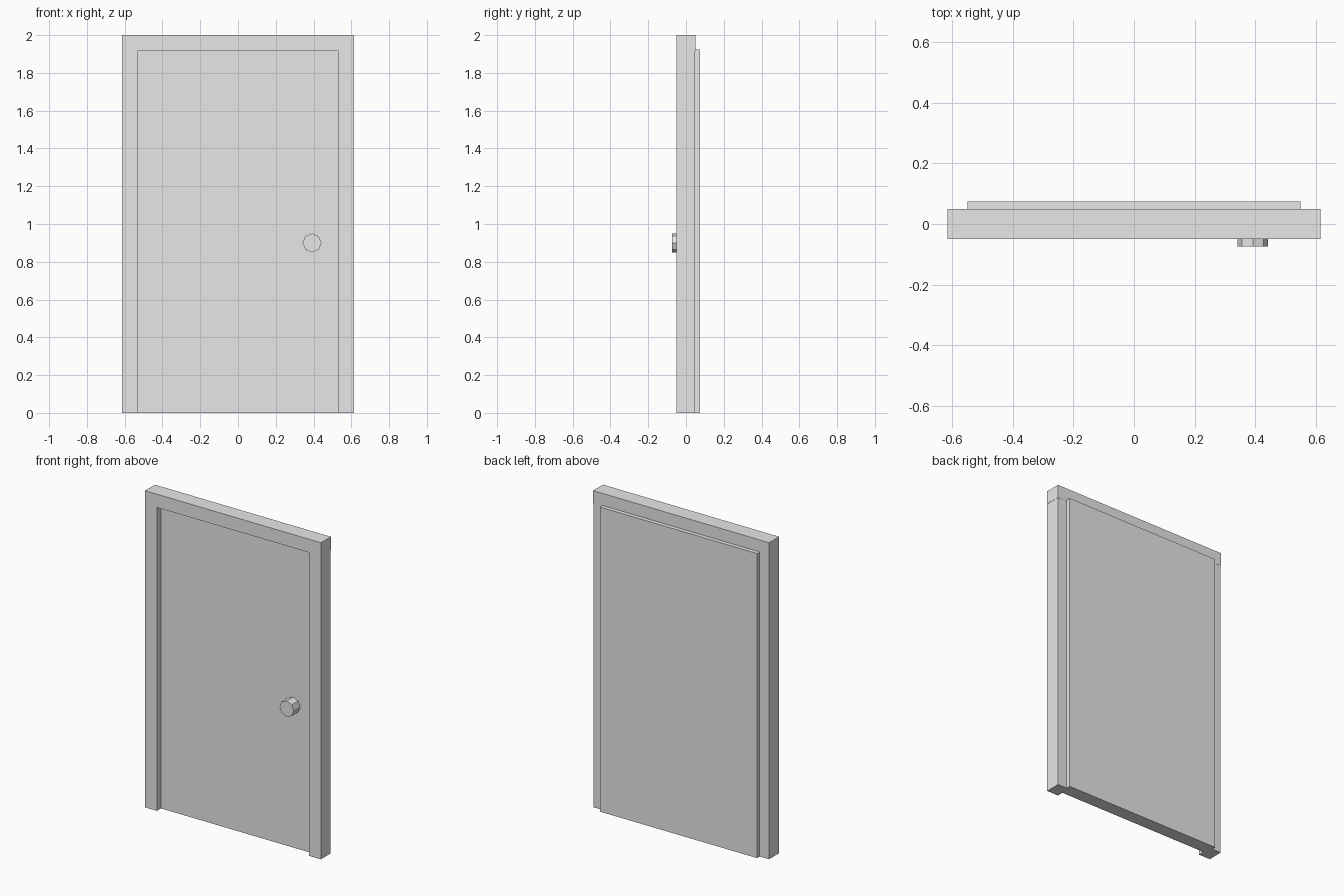
import bpy
import bmesh
import math
from mathutils import Matrix, Vector

cube = bpy.data.objects.get("Cube")
if cube:
    bpy.data.objects.remove(cube, do_unlink=True)

grey = bpy.data.materials.new("plain_grey")
grey.use_nodes = True
grey.diffuse_color = (0.8, 0.8, 0.8, 1)
grey.node_tree.nodes["Principled BSDF"].inputs["Base Color"].default_value = grey.diffuse_color

# Shared measurements
HALF_WIDTH, HEIGHT = 0.615, 2.0
OPENING_X, OPENING_TOP = 0.532, 1.916
FRAME_FRONT, FRAME_BACK = -0.05, 0.049
DOOR_FRONT, DOOR_BACK = -0.01, 0.075
OVERHANG = 0.001


def add_object(name, bm):
    bmesh.ops.recalc_face_normals(bm, faces=bm.faces)
    mesh = bpy.data.meshes.new(name)
    bm.to_mesh(mesh)
    bm.free()
    mesh.materials.append(grey)
    obj = bpy.data.objects.new(name, mesh)
    bpy.context.collection.objects.link(obj)
    return obj


def box(name, low, high):
    low, high = Vector(low), Vector(high)
    bm = bmesh.new()
    matrix = Matrix.Translation((low + high) / 2) @ Matrix.Diagonal((*(high - low), 1))
    bmesh.ops.create_cube(bm, size=1, matrix=matrix)
    return add_object(name, bm)


# Frame: two jambs and a lintel that barely overhangs them
for name, side in (("left_jamb", 1), ("right_jamb", -1)):
    inner, outer = sorted((side * OPENING_X, side * (HALF_WIDTH - OVERHANG)))
    box(name, (inner, FRAME_FRONT, 0), (outer, FRAME_BACK - OVERHANG, OPENING_TOP))
box("lintel", (-HALF_WIDTH, FRAME_FRONT, OPENING_TOP), (HALF_WIDTH, FRAME_BACK, HEIGHT))

# Door: a leaf set into the opening, with a wider lip behind the frame
box("door_leaf", (-0.549, DOOR_FRONT, 0), (0.549, DOOR_BACK, 1.924))

# Knob: eight-sided, standing on the recessed front of the door
knob_front = -0.074
bm = bmesh.new()
matrix = Matrix.Translation((0.392, (knob_front + DOOR_FRONT) / 2, 0.9)) @ Matrix.Rotation(math.pi / 2, 4, "X")
bmesh.ops.create_cone(bm, cap_ends=True, segments=8, radius1=0.05, radius2=0.05,
                      depth=DOOR_FRONT - knob_front, matrix=matrix)
add_object("door_knob", bm)
